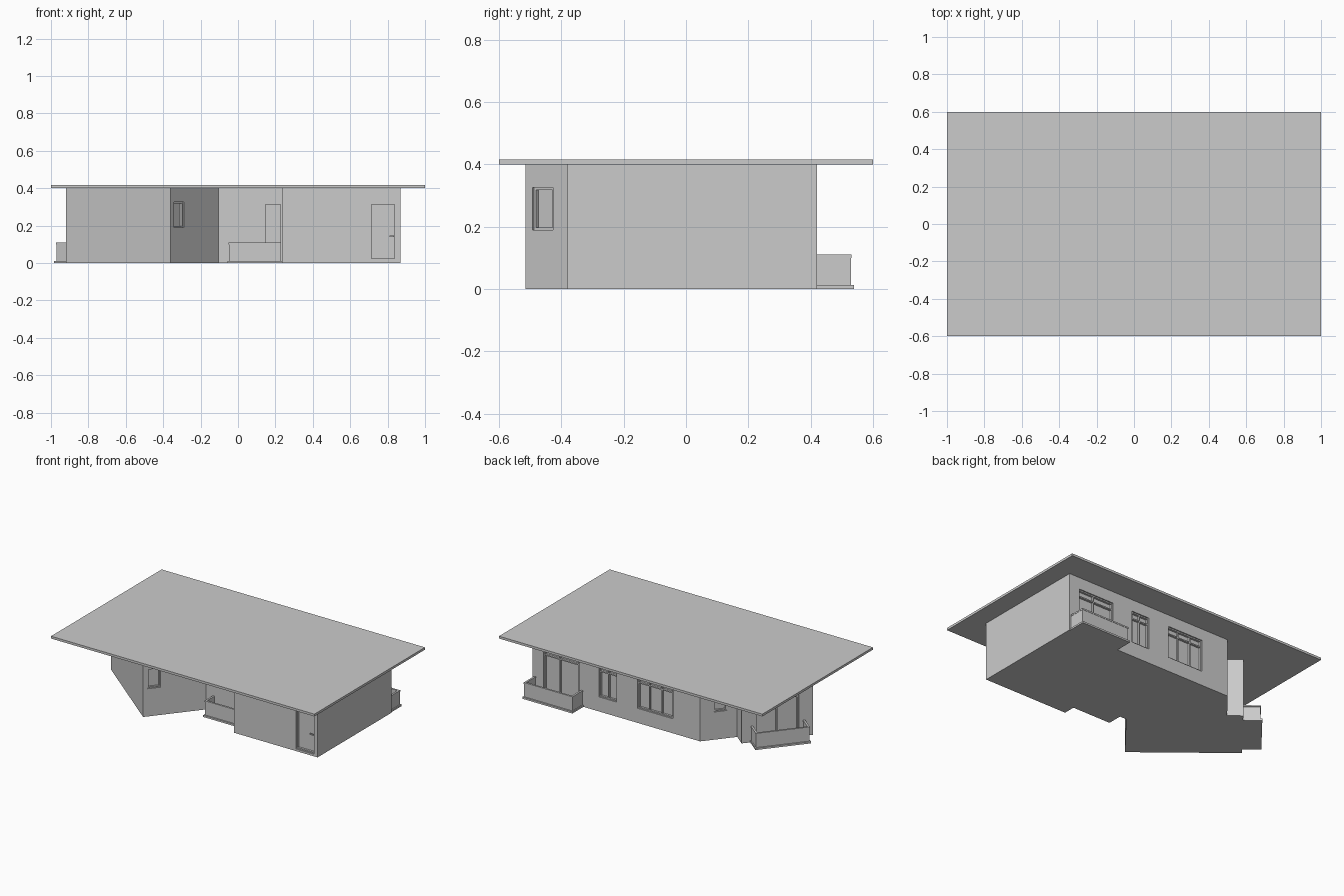
import bpy, bmesh, math
from mathutils import Matrix, Vector

if "Cube" in bpy.data.objects:
    bpy.data.objects.remove(bpy.data.objects["Cube"])

H = 0.40                                  # wall height
A = math.atan2(0.777, 0.63)               # turn of the angled wing
u = Vector((math.cos(A), math.sin(A)))    # along the wing
v = Vector((-u.y, u.x))                   # across the wing

# Plan corners
O = Vector((-0.36, -0.515))
W = O + v * 0.721
E = W + u * 0.46
I = E - v * 0.10
J = I + u * ((0.42 - I.y) / u.y)
K = O + u * ((-0.2 - O.y) / u.y)
plan = [(0.87, -0.38), (0.87, 0.42), J, I, E, W, O, K, (0.235, -0.2), (0.235, -0.38)]


def frame(p, angle):
    """Wall space: x along the wall, y inward, z up."""
    return Matrix.Translation((p[0], p[1], 0)) @ Matrix.Rotation(angle, 4, 'Z')


def add_box(bm, m, x0, x1, y0, y1, z0, z1):
    t = Matrix.Translation(((x0 + x1) / 2, (y0 + y1) / 2, (z0 + z1) / 2))
    s = Matrix.Diagonal((x1 - x0, y1 - y0, z1 - z0, 1))
    bmesh.ops.create_cube(bm, size=1, matrix=m @ t @ s)


def finish(name, bm):
    bmesh.ops.recalc_face_normals(bm, faces=bm.faces)
    me = bpy.data.meshes.new(name)
    bm.to_mesh(me)
    bm.free()
    ob = bpy.data.objects.new(name, me)
    bpy.context.collection.objects.link(ob)
    return ob


front_right = frame((0.235, -0.38), 0)
front_mid = frame((-0.105, -0.2), 0)
back = frame((0.87, 0.42), math.pi)
wing_front = frame(O, A)
wing_left = frame(E, A + math.pi)
wing_notch = frame(J, A + math.pi)

# Walls, extruded from the plan
bm = bmesh.new()
face = bm.faces.new([bm.verts.new((p[0], p[1], 0)) for p in plan])
top = bmesh.ops.extrude_face_region(bm, geom=[face])['geom']
bmesh.ops.translate(bm, vec=(0, 0, H), verts=[g for g in top if isinstance(g, bmesh.types.BMVert)])
walls = finish("walls", bm)

# Openings: name, wall, start, end, bottom, top, mullion positions, transom height
openings = [
    ("front_door", front_right, 0.47, 0.61, 0.015, 0.32, [], None),
    ("front_balcony_door", front_mid, 0.245, 0.339, 0.015, 0.32, [], None),
    ("back_balcony_door", back, 0.08, 0.35, 0.015, 0.32, [0.20], 0.27),
    ("back_small_window", back, 0.503, 0.638, 0.10, 0.32, [0.57], 0.27),
    ("back_large_window", back, 0.795, 1.065, 0.10, 0.32, [0.88, 0.975], 0.27),
    ("wing_front_window", wing_front, 0.028, 0.113, 0.19, 0.325, [], None),
    ("wing_notch_window", wing_notch, 0.09, 0.175, 0.19, 0.325, [], None),
    ("wing_balcony_door", wing_left, 0.09, 0.37, 0.015, 0.32, [0.23], 0.27),
]
DEPTH, BAR = 0.022, 0.008

# Cut the recesses
cut = bmesh.new()
for _, m, a, b, z0, z1, _, _ in openings:
    add_box(cut, m, a, b, -0.03, DEPTH, z0, z1)
cutter = finish("recess_cutter", cut)
cutter.hide_render = True
mod = walls.modifiers.new("recesses", 'BOOLEAN')
mod.operation, mod.solver, mod.object = 'DIFFERENCE', 'EXACT', cutter
bpy.context.view_layer.objects.active = walls
bpy.ops.object.modifier_apply(modifier=mod.name)
bpy.data.objects.remove(cutter)

# Window and door frames
for name, m, a, b, z0, z1, mullions, transom in openings:
    bm = bmesh.new()
    y0, y1 = 0.008, DEPTH
    for x in (a, b - BAR):
        add_box(bm, m, x, x + BAR, y0, y1, z0, z1)
    for z in (z0, z1 - BAR):
        add_box(bm, m, a + BAR, b - BAR, y0, y1, z, z + BAR)
    for x in mullions:
        add_box(bm, m, x - BAR / 2, x + BAR / 2, y0, y1, z0 + BAR, z1 - BAR)
    if transom:
        add_box(bm, m, a + BAR, b - BAR, y0, y1, transom, transom + BAR)
    finish(name + "_frame", bm)

# Front door handle
bm = bmesh.new()
add_box(bm, front_right, 0.575, 0.60, 0.0, 0.008, 0.14, 0.148)
finish("front_door_handle", bm)


def balcony(name, m, a, b, depth):
    """Slab, three parapet panels and their caps."""
    bm = bmesh.new()
    add_box(bm, m, a, b, -depth, 0, 0, 0.012)
    a, b, d = a + 0.005, b - 0.005, depth - 0.008
    for t, z0, z1, g in ((0.009, 0.012, 0.10, 0.002), (0.013, 0.10, 0.11, 0)):
        add_box(bm, m, a + g, b - g, -d + g, -d + g + t, z0, z1)
        add_box(bm, m, a + g, a + g + t, -d + g + t, 0, z0, z1)
        add_box(bm, m, b - g - t, b - g, -d + g + t, 0, z0, z1)
    finish(name, bm)


balcony("front_balcony", front_mid, 0.05, 0.34, 0.10)
balcony("back_balcony", back, 0.005, 0.385, 0.12)
balcony("wing_balcony", wing_left, 0.055, 0.415, 0.118)

# Flat roof slab
bm = bmesh.new()
add_box(bm, Matrix.Identity(4), -1, 1, -0.6, 0.6, H, H + 0.016)
finish("roof", bm)
